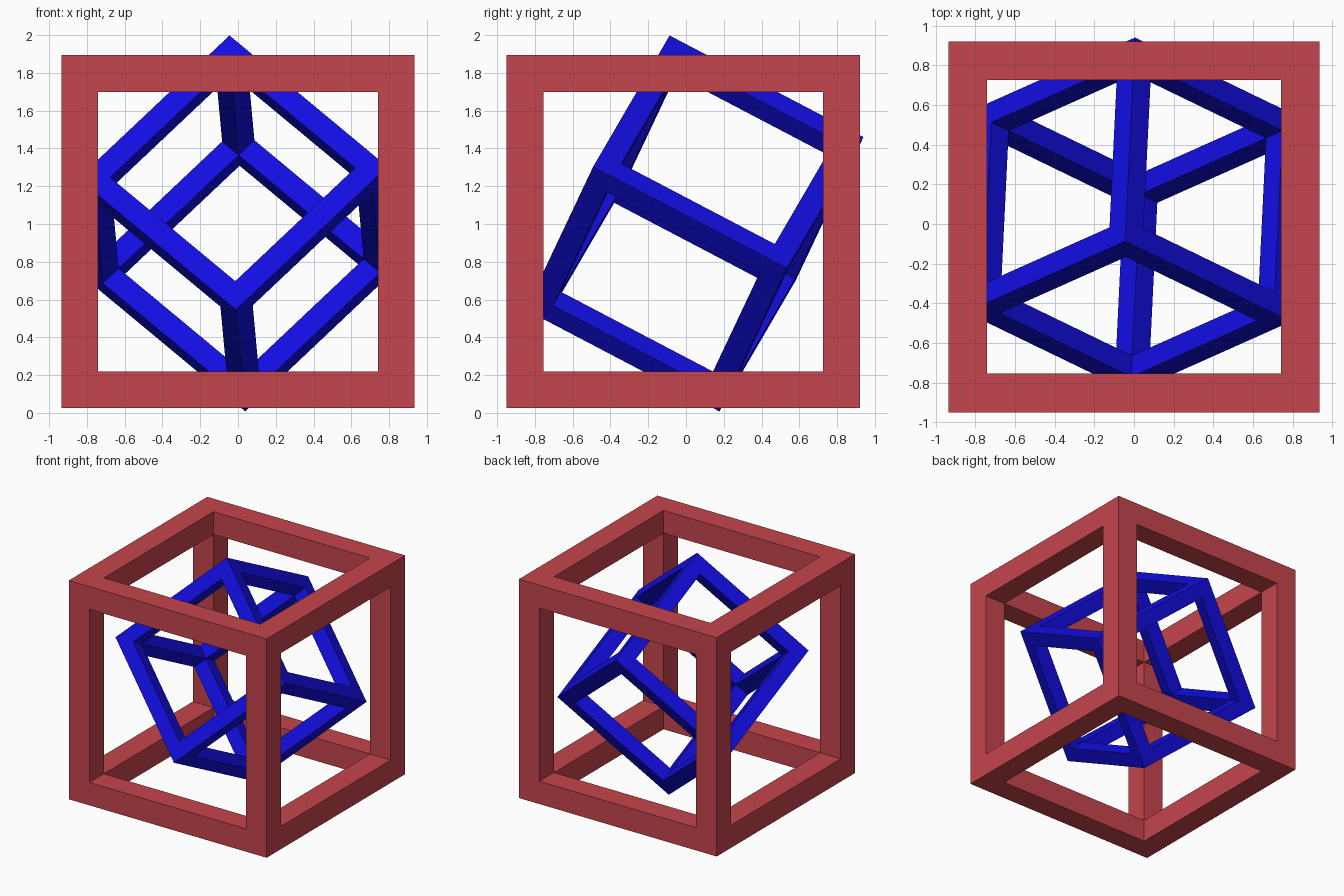
import bpy, bmesh
from itertools import product
from mathutils import Vector, Matrix

if "Cube" in bpy.data.objects:
    bpy.data.objects.remove(bpy.data.objects["Cube"])


def material(name, color):
    m = bpy.data.materials.new(name)
    m.diffuse_color = color
    m.use_nodes = True
    m.node_tree.nodes["Principled BSDF"].inputs["Base Color"].default_value = m.diffuse_color
    return m


def cube_frame(name, size, bar, matrix, mat):
    """Open cube of square bars: outer skin of the 20 edge cells of a 3x3x3 grid."""
    h = size / 2
    cuts = [-h, -h + bar, h - bar, h]
    cells = {c for c in product(range(3), repeat=3) if c.count(1) < 2}
    bm = bmesh.new()
    verts = {}

    def vert(k):
        if k not in verts:
            verts[k] = bm.verts.new([cuts[i] for i in k])
        return verts[k]

    for c in cells:
        for axis, side in product(range(3), (0, 1)):
            n = list(c)
            n[axis] += 1 if side else -1
            if tuple(n) in cells:
                continue
            u, v = (axis + 1) % 3, (axis + 2) % 3
            loop = []
            for du, dv in ((0, 0), (1, 0), (1, 1), (0, 1)):
                k = list(c)
                k[axis] += side
                k[u] += du
                k[v] += dv
                loop.append(vert(tuple(k)))
            bm.faces.new(loop if side else loop[::-1])
    mesh = bpy.data.meshes.new(name)
    bm.to_mesh(mesh)
    bm.free()
    mesh.materials.append(mat)
    obj = bpy.data.objects.new(name, mesh)
    obj.matrix_world = matrix
    bpy.context.collection.objects.link(obj)
    return obj


red = material("red", (0.56, 0.06, 0.075, 1))
blue = material("blue", (0.006, 0.004, 0.75, 1))

# Upright outer frame
cube_frame("outer_frame", 1.87, 0.195, Matrix.Translation((0, -0.014, 0.96)), red)

# Tilted inner frame, standing on one corner; axes follow its three edges
a = Vector((-0.05, -1.03, 0.54)).normalized()
b = Vector((0.836, -0.405, -0.694))
b = (b - a * b.dot(a)).normalized()
c = a.cross(b)
rot = Matrix((a, b, c)).transposed().to_4x4()
cube_frame("inner_frame", 1.16, 0.121, Matrix.Translation((-0.003, 0.045, 1.003)) @ rot, blue)
